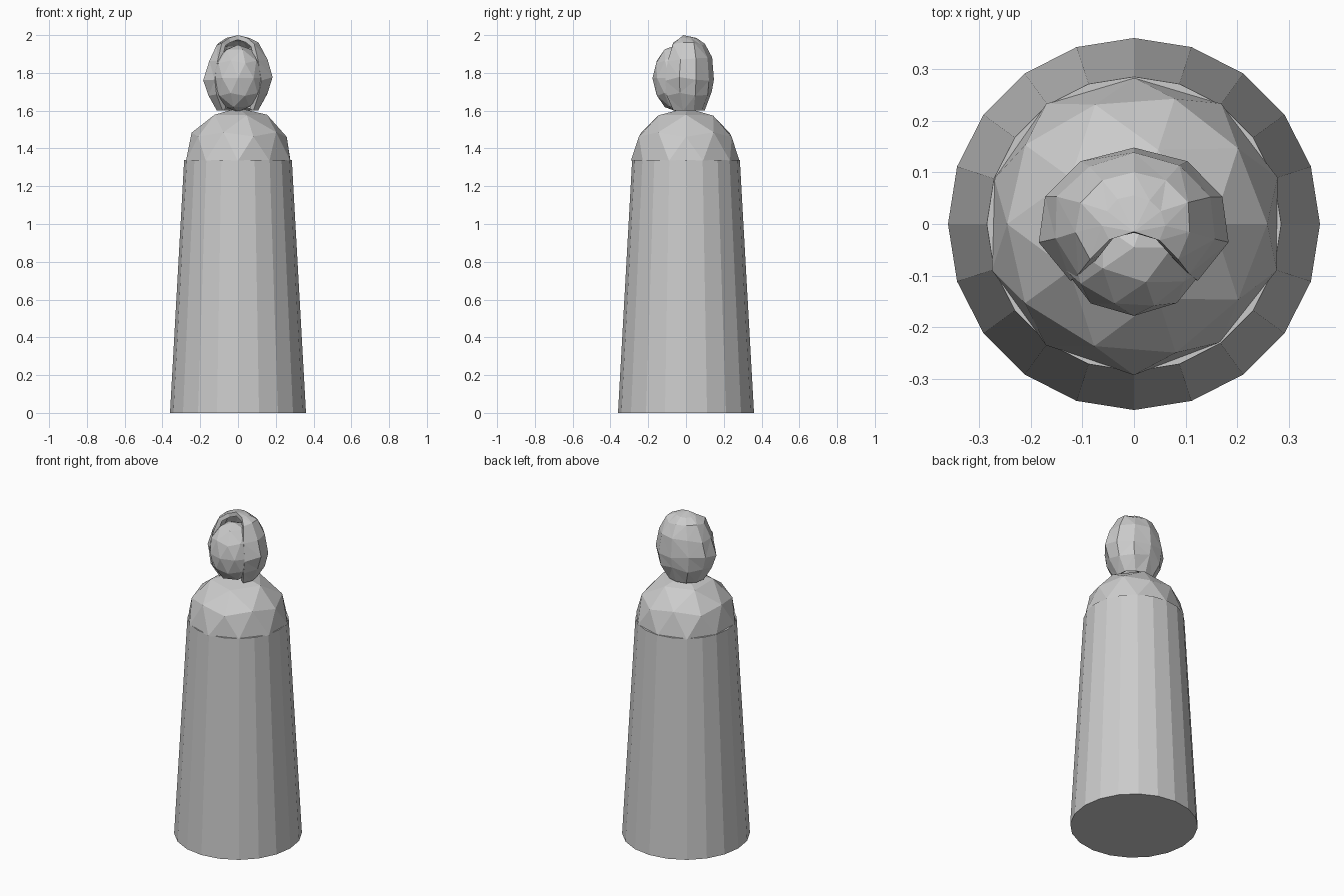
import bpy, bmesh, math, random
from mathutils import Vector

if "Cube" in bpy.data.objects:
    bpy.data.objects.remove(bpy.data.objects["Cube"])

random.seed(4)


def finish(name, bm):
    bmesh.ops.recalc_face_normals(bm, faces=bm.faces)
    mesh = bpy.data.meshes.new(name)
    bm.to_mesh(mesh)
    bm.free()
    obj = bpy.data.objects.new(name, mesh)
    bpy.context.collection.objects.link(obj)
    return obj


def faceted_ellipsoid(centre, radii, jitter):
    bm = bmesh.new()
    bmesh.ops.create_icosphere(bm, subdivisions=2, radius=1)
    for v in bm.verts:
        k = 1 + random.uniform(-jitter, jitter)
        v.co = Vector([c + r * k * p for c, r, p in zip(centre, radii, v.co)])
    return bm


# Robe: tapered 20-sided column
bm = bmesh.new()
bmesh.ops.create_cone(bm, cap_ends=True, segments=20, radius1=0.36,
                      radius2=0.285, depth=1.34)
bmesh.ops.translate(bm, verts=bm.verts, vec=(0, 0, 0.67))
finish("robe", bm)

# Shoulders: rough faceted dome on top of the robe
bm = faceted_ellipsoid((0, 0, 1.335), (0.288, 0.288, 0.282), 0.02)
bmesh.ops.bisect_plane(bm, geom=bm.verts[:] + bm.edges[:] + bm.faces[:],
                       plane_co=(0, 0, 1.335), plane_no=(0, 0, 1), clear_inner=True)
finish("shoulders", bm)

# Face: faceted egg pushed forward out of the hair
finish("face", faceted_ellipsoid((0, -0.045, 1.772), (0.142, 0.134, 0.178), 0.01))

# Hair: open-fronted shell lofted from arcs (z, x radius, y radius, half angle)
levels = [(1.60, 0.11, 0.10, 132), (1.69, 0.165, 0.14, 138),
          (1.77, 0.184, 0.148, 138), (1.87, 0.158, 0.138, 136),
          (1.95, 0.112, 0.10, 132), (1.985, 0.06, 0.055, 125)]
steps = 8
bm = bmesh.new()
rows = []
for i, (z, rx, ry, half) in enumerate(levels):
    row = []
    for j in range(steps + 1):
        t = math.radians(half * (2 * j / steps - 1))
        k = 1 + random.uniform(-0.03, 0.03)
        dz = random.uniform(-0.012, 0.012) if 0 < i < 5 else 0
        row.append(bm.verts.new((rx * k * math.sin(t), ry * k * math.cos(t), z + dz)))
    rows.append(row)
for a, b in zip(rows, rows[1:]):
    for j in range(steps):
        bm.faces.new((a[j], a[j + 1], b[j + 1], b[j]))
apex = bm.verts.new((0, -0.015, 2.0))
for j in range(steps):
    bm.faces.new((rows[-1][j], rows[-1][j + 1], apex))
bmesh.ops.triangulate(bm, faces=bm.faces)
bmesh.ops.recalc_face_normals(bm, faces=bm.faces)
# make the shell normals point away from the head
if sum(f.normal.dot(f.calc_center_median() - Vector((0, 0, 1.78))) for f in bm.faces) < 0:
    bmesh.ops.reverse_faces(bm, faces=bm.faces)
hair = finish("hair", bm)
shell = hair.modifiers.new("thickness", 'SOLIDIFY')
shell.thickness = 0.025
shell.offset = -1
